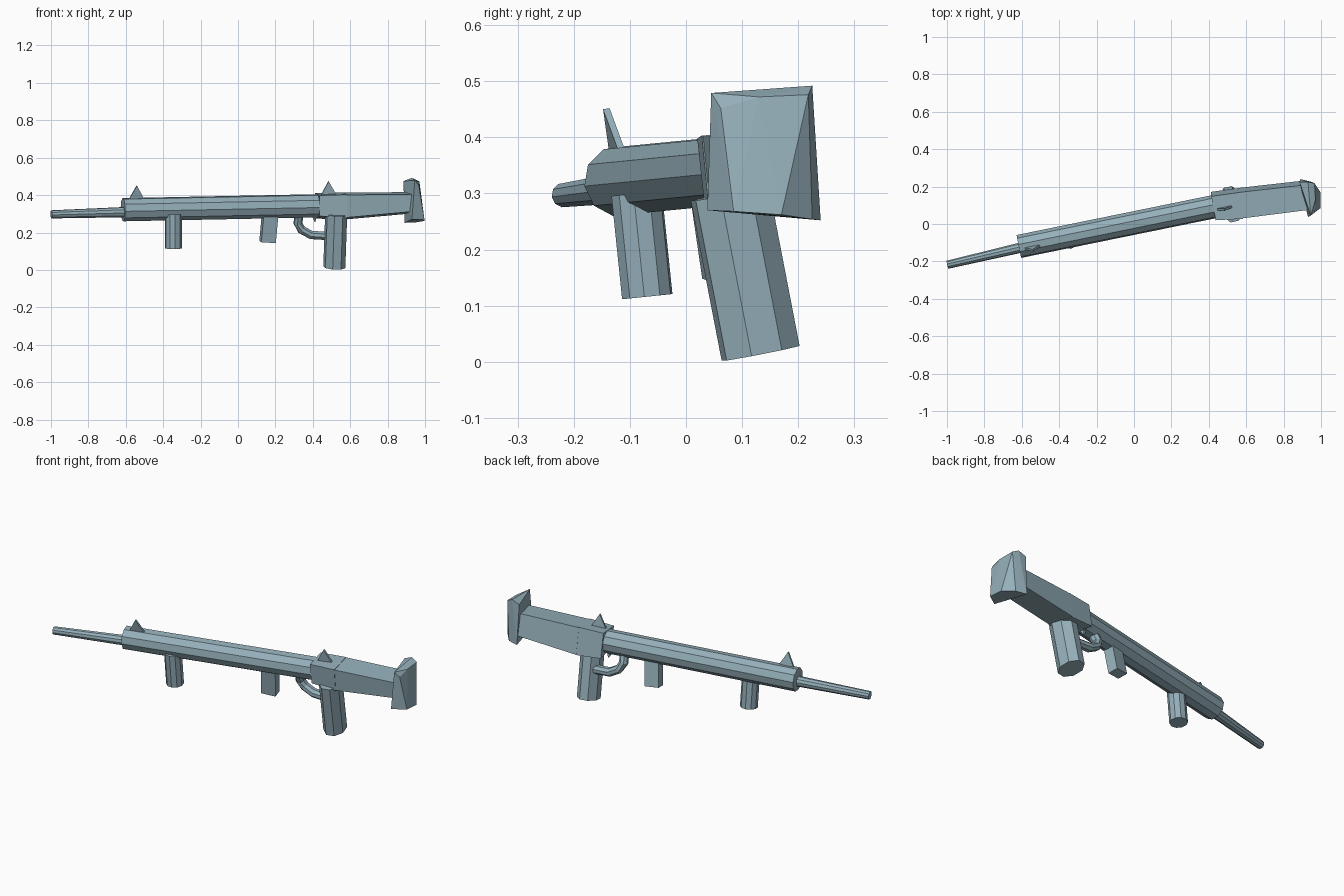
import bpy, bmesh, math
from mathutils import Vector

if "Cube" in bpy.data.objects:
    bpy.data.objects.remove(bpy.data.objects["Cube"])

DOWN = Vector((-0.03, 0.14, -1)).normalized()   # rolled "down" direction of the model
AXIS = Vector((1, 0.2, 0.02)).normalized()      # long axis of the model

METAL = bpy.data.materials.new("blue_grey")
METAL.diffuse_color = (0.30, 0.43, 0.49, 1)
METAL.use_nodes = True
METAL.node_tree.nodes["Principled BSDF"].inputs["Base Color"].default_value = METAL.diffuse_color


def finish(name, bm):
    bmesh.ops.recalc_face_normals(bm, faces=bm.faces[:])
    me = bpy.data.meshes.new(name)
    bm.to_mesh(me)
    bm.free()
    me.materials.append(METAL)
    ob = bpy.data.objects.new(name, me)
    bpy.context.collection.objects.link(ob)
    return ob


def loft(name, rings):
    """Skin a list of equal-length point rings and cap both ends."""
    bm = bmesh.new()
    vs = [[bm.verts.new(p) for p in r] for r in rings]
    n = len(vs[0])
    for a, b in zip(vs, vs[1:]):
        for i in range(n):
            j = (i + 1) % n
            bm.faces.new((a[i], a[j], b[j], b[i]))
    bm.faces.new(vs[0])
    bm.faces.new(vs[-1])
    return finish(name, bm)


def ring(c, t, ref, ru, rv, n, phase=0.5):
    """Polygon of n sides around c, perpendicular to t; ru is measured along ref."""
    c, t = Vector(c), Vector(t).normalized()
    u = Vector(ref)
    u = (u - t * u.dot(t)).normalized()
    v = t.cross(u)
    return [c + u * ru * math.cos(2 * math.pi * (i + phase) / n)
            + v * rv * math.sin(2 * math.pi * (i + phase) / n) for i in range(n)]


def tube(name, path, radii, n, ref=(0, 0, 1), rv=1.0, phase=0.5):
    pts = [Vector(p) for p in path]
    rings = []
    for i, p in enumerate(pts):
        t = pts[min(i + 1, len(pts) - 1)] - pts[max(i - 1, 0)]
        rings.append(ring(p, t, ref, radii[i], radii[i] * rv, n, phase))
    return loft(name, rings)


def hull(name, pts):
    bm = bmesh.new()
    for p in pts:
        bm.verts.new(p)
    res = bmesh.ops.convex_hull(bm, input=bm.verts[:])
    junk = [g for g in res["geom_interior"] if isinstance(g, bmesh.types.BMVert)]
    bmesh.ops.delete(bm, geom=junk, context='VERTS')
    return finish(name, bm)


# thin muzzle rod and main tube
tube("muzzle_rod", [(-0.998, -0.218, 0.297), (-0.60, -0.125, 0.309)],
     [0.022, 0.028], 10, ref=-DOWN)
tube("main_tube", [(-0.615, -0.12, 0.322), (0.44, 0.095, 0.343)],
     [0.063, 0.063], 10, ref=-DOWN)

# receiver block and tapering stock
def section(x, y0, y1, z0, z1):
    s = 0.012   # roll of the section
    return [(x + 0.012, y0 + s, z0), (x + 0.012, y0, z1 - s),
            (x - 0.012, y1 - s, z1), (x - 0.012, y1 + s, z0 - s)]

loft("receiver", [section(0.425, 0.02, 0.16, 0.288, 0.41),
                  section(0.57, 0.028, 0.18, 0.278, 0.415)])
loft("stock", [section(0.565, 0.03, 0.18, 0.28, 0.413),
               section(0.92, 0.075, 0.22, 0.312, 0.416)])

# flared butt plate
hull("butt_plate", [
    (0.885, 0.225, 0.475), (0.93, 0.225, 0.492), (0.965, 0.218, 0.476),
    (0.945, 0.045, 0.479), (0.967, 0.062, 0.452), (0.97, 0.13, 0.472),
    (0.89, 0.24, 0.252), (0.93, 0.038, 0.27), (0.997, 0.085, 0.268),
    (0.997, 0.17, 0.262), (0.95, 0.225, 0.254)])

# rear grip with slanted, bevelled foot, and front grip
tube("rear_grip", [(0.525, 0.078, 0.30), (0.515, 0.133, 0.015)],
     [0.059, 0.059], 8, ref=AXIS, rv=1.24)
tube("front_grip", [(-0.345, -0.088, 0.30), (-0.345, -0.069, 0.116)],
     [0.046, 0.046], 10, ref=AXIS)

# box magazine
tube("magazine", [(0.172, 0.042, 0.30), (0.158, 0.064, 0.15)],
     [0.056, 0.056], 4, ref=AXIS, rv=0.7)

# trigger guard and trigger
tube("trigger_guard",
     [(0.33, 0.075, 0.31), (0.32, 0.1, 0.25), (0.34, 0.112, 0.215),
      (0.39, 0.12, 0.187), (0.50, 0.125, 0.18)],
     [0.028] * 5, 8, ref=(0.2, -1, 0), rv=0.85)
tube("trigger", [(0.405, 0.09, 0.30), (0.412, 0.105, 0.258)], [0.022, 0.003], 4, ref=AXIS)


# thin triangular sights
def sight(name, base, tip):
    side = AXIS.cross(DOWN).normalized() * 0.006
    base, tip = Vector(base), Vector(tip)
    tri = [base - AXIS * 0.045, base + AXIS * 0.045, tip]
    loft(name, [[p - side for p in tri], [p + side for p in tri]])

sight("front_sight", (-0.543, -0.122, 0.372), (-0.541, -0.142, 0.451))
sight("rear_sight", (0.485, 0.086, 0.395), (0.484, 0.076, 0.474))
